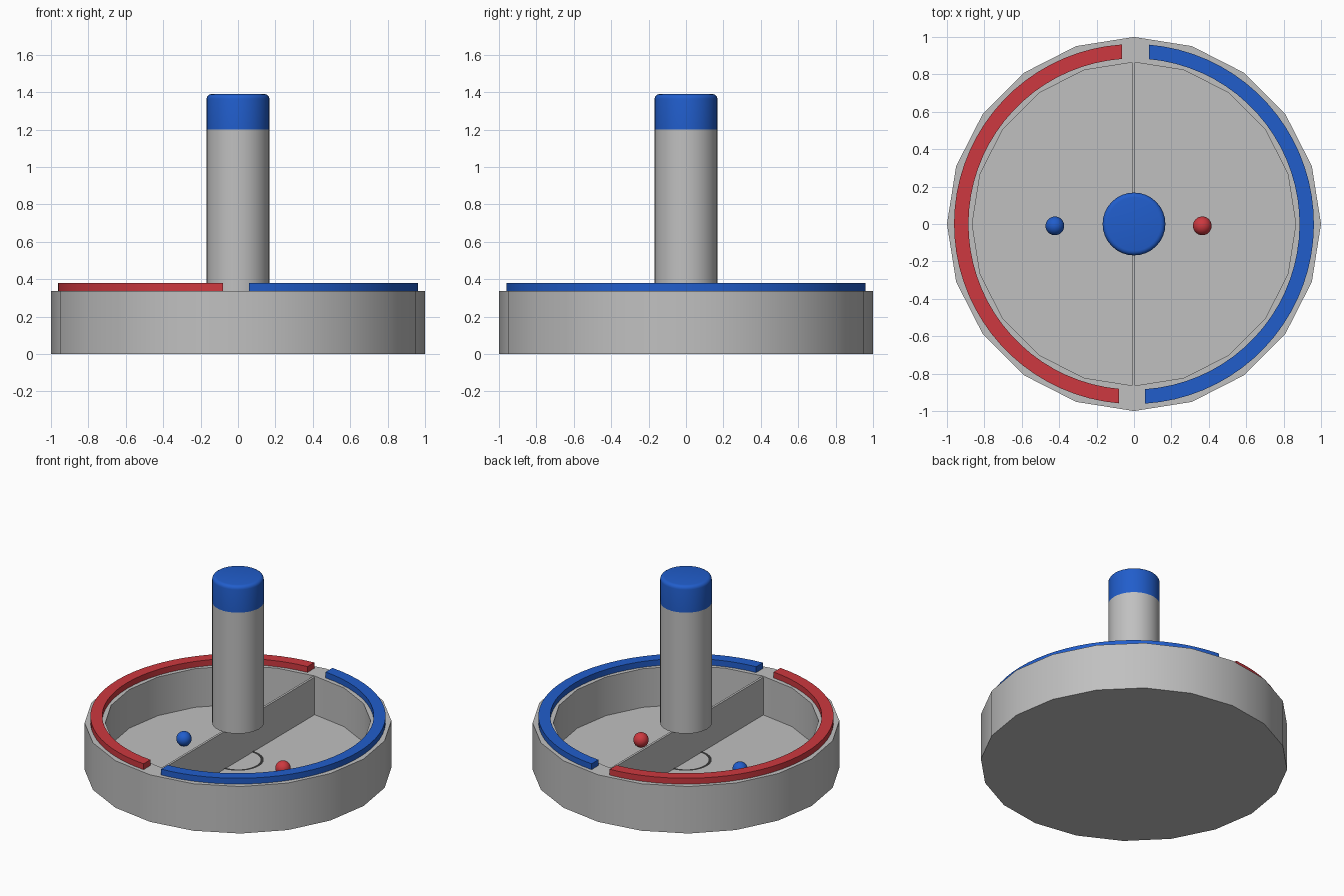
import bpy
import bmesh
from math import acos, cos, pi, radians, sin

cube = bpy.data.objects.get("Cube")
if cube:
    bpy.data.objects.remove(cube, do_unlink=True)


def material(name, rgb):
    mat = bpy.data.materials.new(name)
    mat.use_nodes = True
    mat.diffuse_color = (*rgb, 1)
    mat.node_tree.nodes["Principled BSDF"].inputs["Base Color"].default_value = (*rgb, 1)
    return mat


GREY = material("light grey", (0.53, 0.53, 0.53))
DARK = material("dark grey", (0.04, 0.04, 0.04))
RED = material("red", (0.61, 0.04, 0.05))
BLUE = material("blue", (0.015, 0.11, 0.60))


def finish(bm, name, mat, smooth=True):
    bmesh.ops.recalc_face_normals(bm, faces=bm.faces)
    mesh = bpy.data.meshes.new(name)
    bm.to_mesh(mesh)
    bm.free()
    mesh.materials.append(mat)
    obj = bpy.data.objects.new(name, mesh)
    bpy.context.collection.objects.link(obj)
    if smooth:
        bpy.ops.object.select_all(action="DESELECT")
        obj.select_set(True)
        bpy.context.view_layer.objects.active = obj
        bpy.ops.object.shade_smooth_by_angle(angle=radians(35))
    return obj


def lathe(name, profile, sides, mat):
    """Turn an (r, z) profile about z, capping both ends with flat polygons."""
    bm = bmesh.new()
    rings = [[bm.verts.new((r * cos(2 * pi * i / sides), r * sin(2 * pi * i / sides), z))
              for i in range(sides)] for r, z in profile]
    for a, b in zip(rings, rings[1:]):
        for i in range(sides):
            j = (i + 1) % sides
            bm.faces.new((a[i], a[j], b[j], b[i]))
    bm.faces.new(rings[0])
    bm.faces.new(rings[-1])
    return finish(bm, name, mat)


def rim_arc(name, side, back_x, front_x, mat, inner=0.885, outer=0.962, steps=36):
    """Half-ring strip on the rim with ends cut square at the given distances from x = 0."""
    bm = bmesh.new()
    sections = []
    for i in range(steps + 1):
        t = i / steps
        corners = []
        for r, z in ((inner, 0.33), (outer, 0.33), (outer, 0.38), (inner, 0.38)):
            angle = acos(back_x / r) * (1 - t) - acos(front_x / r) * t
            corners.append(bm.verts.new((side * r * cos(angle), r * sin(angle), z)))
        sections.append(corners)
    for a, b in zip(sections, sections[1:]):
        for k in range(4):
            m = (k + 1) % 4
            bm.faces.new((a[k], a[m], b[m], b[k]))
    bm.faces.new(sections[0])
    bm.faces.new(sections[-1])
    return finish(bm, name, mat)


def ball(name, x, mat):
    bm = bmesh.new()
    bmesh.ops.create_uvsphere(bm, u_segments=32, v_segments=16, radius=0.05)
    bmesh.ops.translate(bm, verts=bm.verts, vec=(x, -0.01, 0.107))
    return finish(bm, name, mat)


# Open tray and its rim strips
FLOOR, RIM = 0.06, 0.338
lathe("tray", [(1, 0), (1, RIM), (0.865, RIM), (0.865, FLOOR)], 20, GREY)
rim_arc("red_rim_strip", -1, 0.065, 0.08, RED)
rim_arc("blue_rim_strip", 1, 0.08, 0.06, BLUE)

# Thin wall splitting the tray in two
bm = bmesh.new()
bmesh.ops.create_cube(bm, size=1)
bmesh.ops.scale(bm, verts=bm.verts, vec=(0.016, 1.73, 0.275))
bmesh.ops.translate(bm, verts=bm.verts, vec=(-0.003, 0, 0.1925))
finish(bm, "divider", GREY, smooth=False)

# Central post with a rounded cap
POST = 0.168
lathe("post", [(POST, 0.33), (POST, 1.2)], 32, GREY)
bevel = [(POST - 0.025 * (1 - cos(a)), 1.365 + 0.025 * sin(a))
         for a in (pi / 8 * k for k in range(5))]
lathe("post_cap", [(POST, 1.2)] + bevel, 32, BLUE)

# Thin ring marked on the floor below the post
bm = bmesh.new()
vs = [[bm.verts.new((r * cos(pi * i / 16), r * sin(pi * i / 16), FLOOR + 0.004))
       for i in range(32)] for r in (0.148, 0.168)]
for i in range(32):
    j = (i + 1) % 32
    bm.faces.new((vs[0][i], vs[1][i], vs[1][j], vs[0][j]))
finish(bm, "floor_ring", DARK, smooth=False)

# One ball on each side of the divider
ball("blue_ball", -0.423, BLUE)
ball("red_ball", 0.365, RED)
